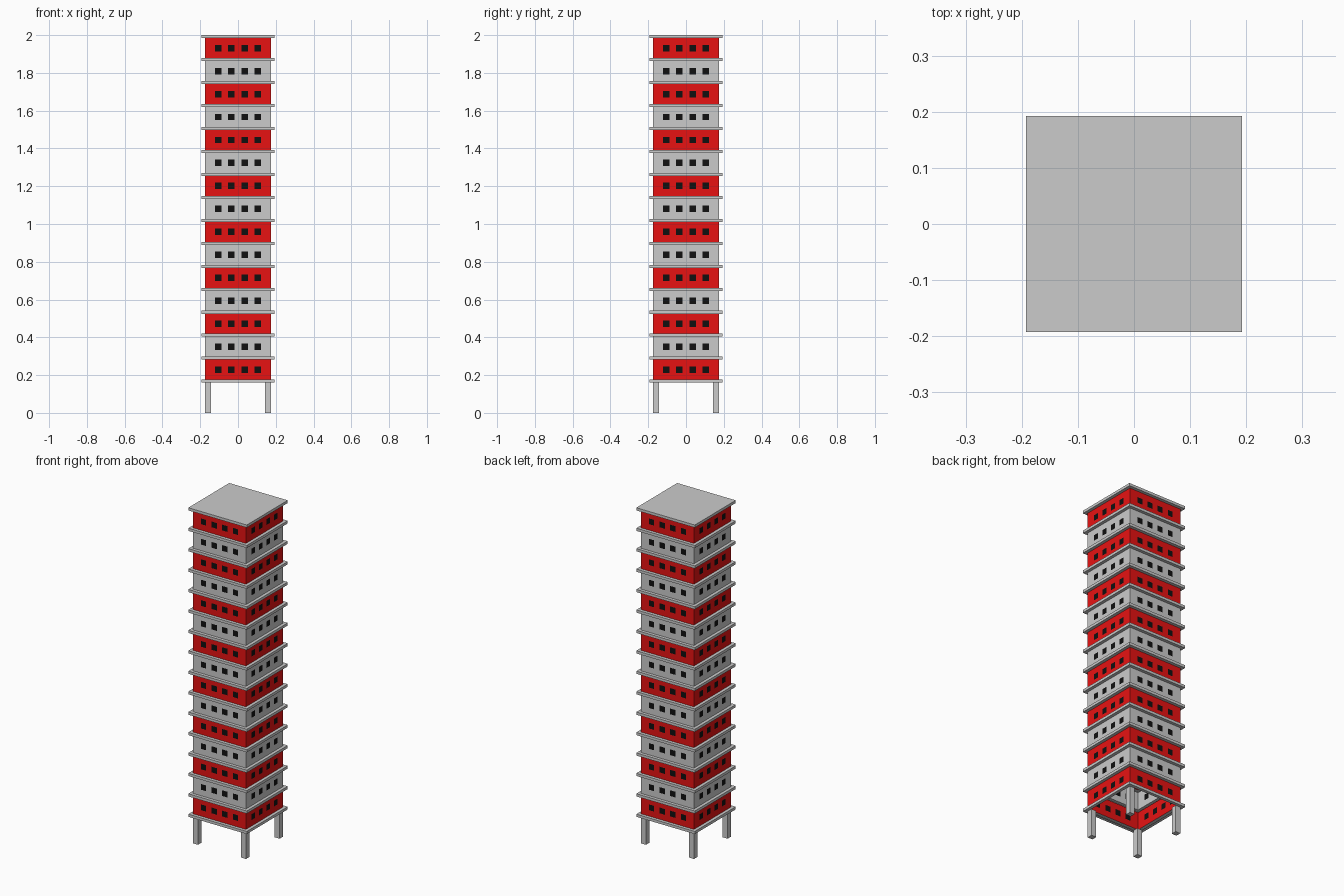
import bpy, bmesh
from mathutils import Matrix

if "Cube" in bpy.data.objects:
    bpy.data.objects.remove(bpy.data.objects["Cube"])

FLOORS = 15
LEG_H, SLAB_T, PITCH = 0.16, 0.016, 0.1216
WALL, SLAB = 0.174, 0.1925          # half widths
LEG_W, WIN = 0.032, 0.034
WALL_H = PITCH - SLAB_T


def material(name, color):
    m = bpy.data.materials.new(name)
    m.diffuse_color = color
    m.use_nodes = True
    m.node_tree.nodes["Principled BSDF"].inputs["Base Color"].default_value = m.diffuse_color
    return m


def finish(name, bm, mat=None):
    bmesh.ops.remove_doubles(bm, verts=bm.verts, dist=1e-5)
    me = bpy.data.meshes.new(name)
    bm.to_mesh(me)
    bm.free()
    ob = bpy.data.objects.new(name, me)
    bpy.context.collection.objects.link(ob)
    if mat:
        me.materials.append(mat)
    return ob


def quad(bm, pts):
    bm.faces.new([bm.verts.new(p) for p in pts])


def four_sides(bm):
    # repeat the front side around the tower
    geom = bm.verts[:] + bm.edges[:] + bm.faces[:]
    for i in (1, 2, 3):
        d = bmesh.ops.duplicate(bm, geom=geom)["geom"]
        vs = [v for v in d if isinstance(v, bmesh.types.BMVert)]
        bmesh.ops.rotate(bm, verts=vs, cent=(0, 0, 0),
                         matrix=Matrix.Rotation(i * 1.5707963268, 3, 'Z'))


red = material("red", (0.8, 0.006, 0.006, 1))
black = material("black", (0.005, 0.005, 0.005, 1))

# Storey walls, with flush dark window panes in a 9 x 3 grid of cells
xs = [-WALL]
for c in (-0.105, -0.035, 0.035, 0.105):
    xs += [c - WIN / 2, c + WIN / 2]
xs.append(WALL)
red_bm, grey_bm, win_bm = bmesh.new(), bmesh.new(), bmesh.new()
for f in range(FLOORS):
    z0 = LEG_H + SLAB_T + f * PITCH
    mid = z0 + WALL_H / 2
    zs = [z0, mid - WIN / 2, mid + WIN / 2, z0 + WALL_H]
    for i in range(9):
        for j in range(3):
            is_window = i % 2 == 1 and j == 1
            bm = win_bm if is_window else (grey_bm if f % 2 else red_bm)
            quad(bm, [(xs[i], -WALL, zs[j]), (xs[i + 1], -WALL, zs[j]),
                      (xs[i + 1], -WALL, zs[j + 1]), (xs[i], -WALL, zs[j + 1])])
for name, bm, mat in (("red_walls", red_bm, red), ("grey_walls", grey_bm, None),
                      ("windows", win_bm, black)):
    four_sides(bm)
    finish(name, bm, mat)

# Projecting ledges between storeys; the tower is hollow inside
bm = bmesh.new()
for f in range(FLOORS + 1):
    z0 = LEG_H + f * PITCH
    z1 = z0 + SLAB_T
    prof = [(WALL, z0), (SLAB, z0), (SLAB, z1), (WALL, z1)]
    for (a, za), (b, zb) in zip(prof, prof[1:]):
        quad(bm, [(-a, -a, za), (a, -a, za), (b, -b, zb), (-b, -b, zb)])
four_sides(bm)
finish("ledges", bm)

# Roof
bm = bmesh.new()
quad(bm, [(x, y, 2.0) for x, y in ((-WALL, -WALL), (WALL, -WALL), (WALL, WALL), (-WALL, WALL))])
finish("roof", bm)

# Corner legs
bm = bmesh.new()
p = WALL - LEG_W / 2
for sx in (-1, 1):
    for sy in (-1, 1):
        bmesh.ops.create_cube(bm, size=1, matrix=Matrix.Translation((sx * p, sy * p, LEG_H / 2))
                              @ Matrix.Diagonal((LEG_W, LEG_W, LEG_H, 1)))
finish("legs", bm)
